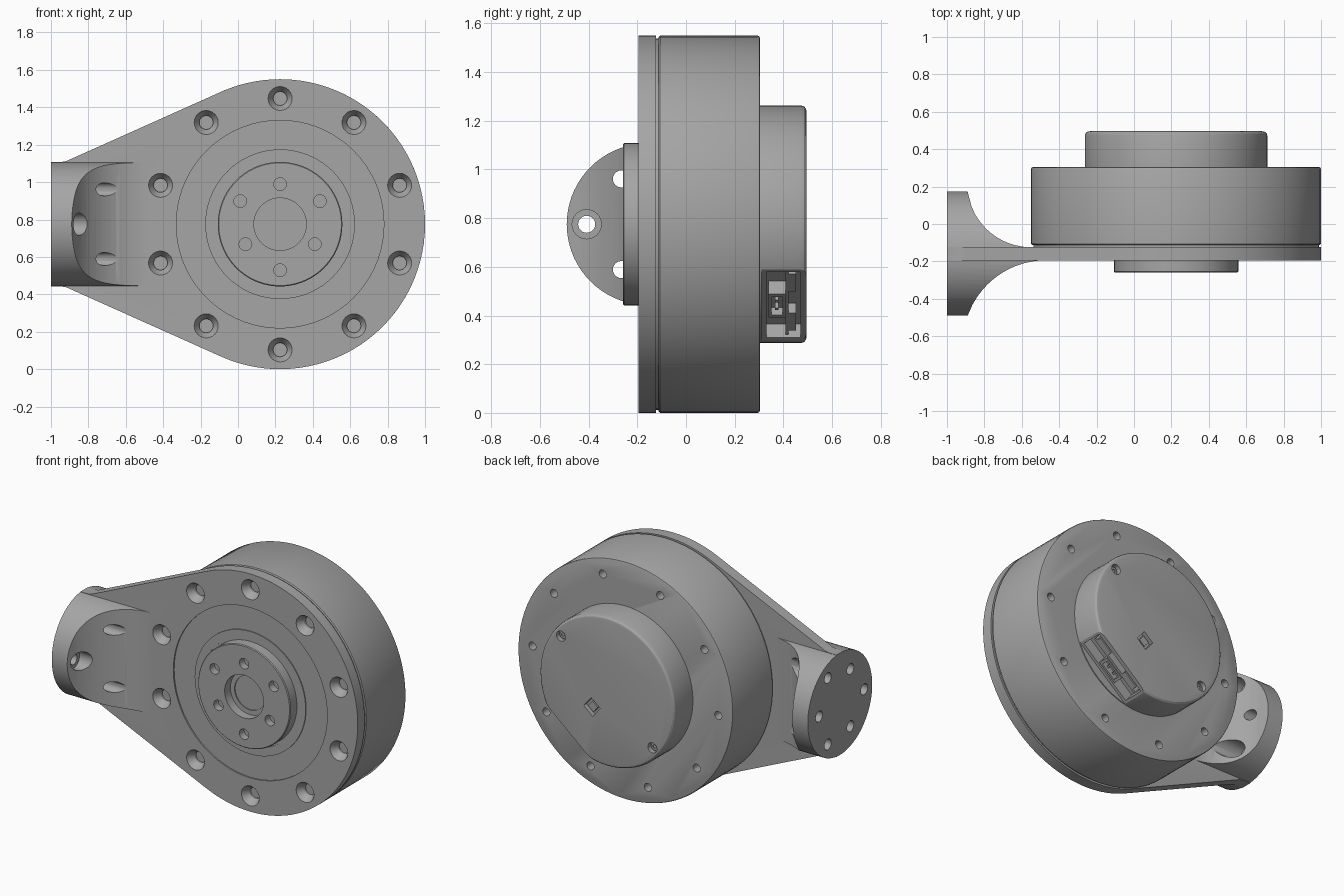
import bpy, bmesh
from math import sin, cos, pi, radians, acos, atan2, hypot, sqrt
from mathutils import Matrix, Vector

cube = bpy.data.objects.get("Cube")
if cube:
    bpy.data.objects.remove(cube)

metal = bpy.data.materials.new("grey_metal")
GREY = (0.38, 0.38, 0.38, 1)
metal.use_nodes = True
metal.diffuse_color = GREY
metal.node_tree.nodes["Principled BSDF"].inputs["Base Color"].default_value = GREY

CX, CZ, R = 0.225, 0.775, 0.775          # main axis and drum radius
FY, FR = -0.158, 0.332                   # side flange axis and radius
ALONG_Y = Matrix.Rotation(-pi / 2, 4, 'X')
ALONG_X = Matrix.Rotation(pi / 2, 4, 'Y')


def finish(bm, name, matrix=Matrix()):
    bm.transform(matrix)
    bmesh.ops.recalc_face_normals(bm, faces=bm.faces)
    mesh = bpy.data.meshes.new(name)
    bm.to_mesh(mesh)
    bm.free()
    mesh.materials.append(metal)
    ob = bpy.data.objects.new(name, mesh)
    bpy.context.collection.objects.link(ob)
    return ob


def lathe(name, profile, matrix, n=72):
    """Closed solid turned from (radius, height) points."""
    bm = bmesh.new()
    rings = [[bm.verts.new((r * cos(2 * pi * i / n), r * sin(2 * pi * i / n), h))
              for i in range(n)] for r, h in profile]
    for a, b in zip(rings, rings[1:]):
        for i in range(n):
            j = (i + 1) % n
            bm.faces.new((a[i], a[j], b[j], b[i]))
    bm.faces.new(rings[0])
    bm.faces.new(rings[-1])
    return finish(bm, name, matrix)


def turned_y(name, profile, x=CX, z=CZ, n=72):
    return lathe(name, profile, Matrix.Translation((x, 0, z)) @ ALONG_Y, n)


def turned_x(name, profile, y=FY, z=CZ, n=72):
    return lathe(name, profile, Matrix.Translation((0, y, z)) @ ALONG_X, n)


def prism(name, points, depth):
    """Extrude a closed outline of 3D points."""
    bm = bmesh.new()
    face = bm.faces.new([bm.verts.new(p) for p in points])
    out = bmesh.ops.extrude_face_region(bm, geom=[face])
    bmesh.ops.translate(bm, vec=depth,
                        verts=[v for v in out["geom"] if isinstance(v, bmesh.types.BMVert)])
    return finish(bm, name)


def box(name, size, centre, frame=Matrix()):
    bm = bmesh.new()
    bmesh.ops.create_cube(bm, size=1, matrix=Matrix.Translation(centre) @ Matrix.Diagonal((*size, 1)))
    return finish(bm, name, frame)


def combine(ob, operation, others):
    """Apply booleans and remove the helper solids."""
    for other in others:
        mod = ob.modifiers.new("bool", 'BOOLEAN')
        mod.operation, mod.solver, mod.object = operation, 'EXACT', other
    graph = bpy.context.evaluated_depsgraph_get()
    mesh = bpy.data.meshes.new_from_object(ob.evaluated_get(graph))
    ob.modifiers.clear()
    ob.data = mesh
    for other in others:
        bpy.data.objects.remove(other)


def polar(radius, degrees):
    return CX + radius * cos(radians(degrees)), CZ + radius * sin(radians(degrees))


# Teardrop front plate
px, pz = -0.93 - CX, FR
reach = atan2(pz, px) - acos(R / hypot(px, pz))
upper = [(CX + R * cos(reach * i / 32), R * sin(reach * i / 32)) for i in range(33)]
upper += [(-0.89, FR + 0.018), (-0.92, FR + 0.005), (-0.95, FR), (-1, FR)]
outline = upper + [(x, -z) for x, z in reversed(upper) if abs(z) > 1e-6]
plate = prism("front_plate", [(x, -0.195, CZ + z) for x, z in outline], (0, 0.072, 0))


# Side flange: a round bar narrowed by concave sweeps on both sides
def sweep(x_end, y_plate, y_rim, side):
    dx, dy = x_end + 0.89, abs(y_rim - y_plate)
    rad = (dx * dx + dy * dy) / (2 * dy)
    xs = [-0.89 + dx * i / 16 for i in range(17)]
    return [(x, y_plate + side * (rad - sqrt(rad ** 2 - (x_end - x) ** 2))) for x in xs]


front = sweep(-0.47, -0.194, -0.492, -1)
back = sweep(-0.55, -0.124, 0.176, 1)
section = [(-1.1, -0.492)] + front + back[::-1] + [(-1.1, 0.176)]
flange = turned_x("side_flange", [(FR, -1), (FR, -0.46)])
combine(flange, 'INTERSECT', [prism("sweep", [(x, y, 0) for x, y in section], (0, 0, 2))])
combine(plate, 'UNION', [flange])

cutters = [turned_y("opening", [(0.555, -0.3), (0.555, -0.186)])]
for k in range(10):
    x, z = polar(0.672, 90 + 36 * k)
    cutters.append(turned_y("countersink", [(0.066, -0.21), (0.064, -0.192), (0.037, -0.15),
                                            (0.037, -0.135)], x, z, 24))
for k in range(6):
    wide = k % 2 == 0
    radius, angle = (0.25 if wide else 0.215), pi + k * pi / 3
    y, z = FY + radius * cos(angle), CZ + radius * sin(angle)
    cutters.append(turned_x("bolt", [(0.035, -1.1), (0.035, -0.5)], y, z, 24))
    if wide:
        cutters.append(turned_x("bore", [(0.06, -0.9), (0.06, -0.5)], y, z, 24))
combine(plate, 'DIFFERENCE', cutters)

# Drum with a recessed seam ring
drum = turned_y("drum", [(R - 0.012, -0.124), (R - 0.012, -0.112), (R - 0.006, -0.112), (R, -0.106),
                         (R, 0.294), (R - 0.003, 0.301), (R - 0.01, 0.304)], n=96)
holes = []
for k in range(10):
    x, z = polar(0.672, 4 + 36 * k)
    holes.append(turned_y("tapped", [(0.026, 0.2), (0.026, 0.4)], x, z, 20))
combine(drum, 'DIFFERENCE', holes)

# Output hub with its bolt circle and stepped bore
hub = turned_y("output_hub", [(0.4, -0.19), (0.4, -0.196), (0.345, -0.196), (0.345, -0.19),
                              (0.333, -0.19), (0.333, -0.254), (0.328, -0.259)])
holes = [turned_y("bore", [(0.14, -0.3), (0.14, -0.2), (0.11, -0.2), (0.11, -0.193)])]
for k in range(6):
    x, z = polar(0.246 if k % 2 == 0 else 0.214, 30 + 60 * k)
    holes.append(turned_y("tapped", [(0.034, -0.3), (0.034, -0.21)], x, z, 20))
combine(hub, 'DIFFERENCE', holes)

# Rear cover with a flat side, connector window, screw pockets and sensor pocket
cover = turned_y("rear_cover", [(0.488, 0.3), (0.488, 0.472), (0.484, 0.485), (0.475, 0.493),
                                (0.46, 0.496)])
side = Matrix.Translation((CX, 0, CZ)) @ Matrix.Rotation(radians(50), 4, 'Y')
cuts = [box("flat", (0.4, 0.6, 1.2), (0.632, 0.61, 0), side),
        box("window", (0.12, 0.14, 0.42), (0.42, 0.4, 0), side),
        box("sensor_pocket", (0.085, 0.06, 0.085), (0.165, 0.495, 0), side)]
for angle in (40, 220):
    x, z = polar(0.43, angle)
    cuts.append(turned_y("pocket", [(0.033, 0.465), (0.033, 0.6)], x, z, 24))
combine(cover, 'DIFFERENCE', cuts)

# Small fittings in the cover
for i, angle in enumerate((40, 220)):
    x, z = polar(0.43, angle)
    turned_y(f"cover_screw_{i + 1}", [(0.024, 0.46), (0.024, 0.475), (0.012, 0.475), (0.012, 0.468)], x, z, 20)
box("sensor_chip", (0.05, 0.03, 0.05), (0.165, 0.472, 0), side)
box("circuit_board", (0.065, 0.014, 0.4), (0.39, 0.415, 0), side)
for i, t in enumerate((-0.12, 0.13)):
    box(f"board_socket_{i + 1}", (0.055, 0.03, 0.11), (0.395, 0.437, t), side)
socket = box("power_socket", (0.075, 0.07, 0.15), (0.392, 0.373, -0.01), side)
combine(socket, 'DIFFERENCE', [box("slot", (0.06, 0.045, 0.115), (0.42, 0.373, -0.01), side)])
for i, t in enumerate((-0.035, 0.015)):
    box(f"power_pin_{i + 1}", (0.05, 0.015, 0.015), (0.4, 0.373, t), side)

# Smooth rounded surfaces, keep machined edges sharp
bpy.ops.object.select_all(action='DESELECT')
for ob in bpy.context.collection.objects:
    if ob.type == 'MESH' and ob.data.materials and ob.data.materials[0] == metal:
        ob.select_set(True)
        bpy.context.view_layer.objects.active = ob
bpy.ops.object.shade_smooth_by_angle(angle=radians(25))
